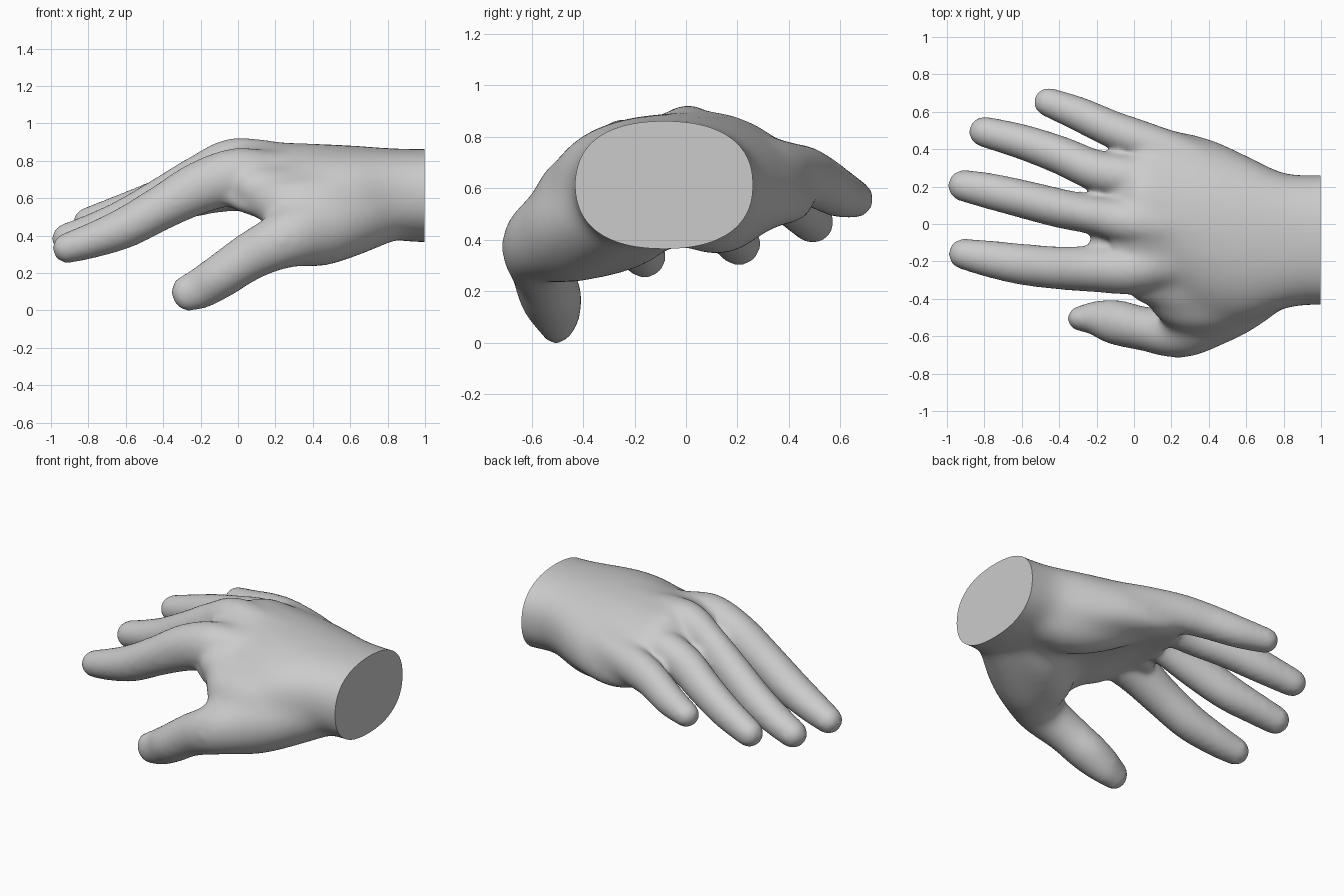
import bpy, bmesh, math
from mathutils import Vector

if "Cube" in bpy.data.objects:
    bpy.data.objects.remove(bpy.data.objects["Cube"])

SIDES = 28
bm = bmesh.new()


def spline(keys, steps=6):
    """Smooth curve through (x, y, z, width, height[, droop]) keys."""
    out = []
    for i in range(len(keys) - 1):
        p = [keys[max(0, min(len(keys) - 1, i + k))] for k in (-1, 0, 1, 2)]
        for s in range(steps):
            t = s / steps
            out.append([0.5 * (2 * b + (c - a) * t + (2 * a - 5 * b + 4 * c - d) * t * t
                               + (3 * b - a - 3 * c + d) * t ** 3)
                        for a, b, c, d in zip(*p)])
    return out + [list(keys[-1])]


def skin(rings):
    rows = [[bm.verts.new(v) for v in r] for r in rings]
    for a, b in zip(rows, rows[1:]):
        for i in range(SIDES):
            j = (i + 1) % SIDES
            bm.faces.new((a[i], a[j], b[j], b[i]))
    bm.faces.new(rows[0][::-1])
    bm.faces.new(rows[-1])


def digit(keys):
    """Oval tube along the keys, with a rounded tip at the last key."""
    pts = spline(keys)
    d = (Vector(pts[-1][:3]) - Vector(pts[-2][:3])).normalized()
    tip = pts[-1]
    for k in range(1, 7):
        a = k / 6.3 * math.pi / 2
        c = Vector(tip[:3]) + d * math.sin(a) * (tip[3] + tip[4]) / 2
        pts.append([*c, tip[3] * math.cos(a), tip[4] * math.cos(a)])
    rings = []
    for i, p in enumerate(pts):
        t = Vector(pts[min(i + 1, len(pts) - 1)][:3]) - Vector(pts[max(i - 1, 0)][:3])
        side = Vector((0, 0, 1)).cross(t).normalized()
        up = t.cross(side).normalized()
        rings.append([Vector(p[:3]) + side * p[3] * math.cos(a) + up * p[4] * math.sin(a)
                      for a in (2 * math.pi * k / SIDES for k in range(SIDES))])
    skin(rings)


def palm(keys):
    """Rounded slab along x whose sides droop below its middle."""
    rings = []
    for x, y, z, w, h, droop in spline(keys):
        ring = []
        for k in range(SIDES):
            a = 2 * math.pi * k / SIDES
            c, s = math.cos(a), math.sin(a)
            c, s = (math.copysign(abs(v) ** 0.85, v) for v in (c, s))
            ring.append((x, y + w * c, z + h * s - droop * c * c))
        rings.append(ring)
    skin(rings)


# wrist and palm
palm([(1.1, -.085, .615, .35, .25, 0), (.95, -.085, .615, .35, .25, 0),
      (.8, -.09, .625, .365, .245, 0), (.6, -.08, .635, .45, .25, .04),
      (.4, -.04, .67, .50, .225, .10), (.2, .02, .70, .48, .20, .15),
      (.02, .04, .735, .43, .165, .15), (-.12, -.03, .70, .28, .11, .05)])

# index, middle, ring and little fingers
digit([(.4, -.17, .72, .12, .12), (.2, -.2, .725, .13, .13), (.0, -.24, .72, .135, .15),
       (-.2, -.24, .66, .125, .14), (-.4, -.235, .555, .115, .12), (-.6, -.215, .445, .11, .11),
       (-.78, -.185, .375, .098, .095), (-.91, -.16, .335, .083, .082)])
digit([(.3, -.03, .77, .12, .12), (.0, .01, .79, .125, .135), (-.2, .045, .705, .105, .13),
       (-.4, .085, .595, .105, .12), (-.6, .135, .49, .102, .11),
       (-.78, .178, .425, .096, .093), (-.91, .205, .385, .086, .084)])
digit([(.4, .12, .70, .12, .12), (.2, .19, .715, .12, .12), (.0, .245, .71, .12, .125),
       (-.2, .285, .665, .11, .12), (-.4, .37, .60, .102, .11),
       (-.6, .44, .53, .094, .10), (-.80, .493, .47, .083, .083)])
digit([(.5, .22, .66, .13, .13), (.3, .34, .66, .12, .13), (.1, .425, .655, .11, .125),
       (-.1, .50, .635, .10, .11), (-.3, .59, .585, .092, .095),
       (-.46, .652, .56, .078, .075)])

# thumb with its fleshy base
digit([(.85, -.2, .58, .17, .19), (.6, -.33, .49, .22, .20), (.42, -.45, .435, .21, .205),
       (.25, -.575, .38, .15, .16), (.06, -.56, .285, .12, .13),
       (-.1, -.525, .18, .12, .118), (-.2, -.505, .12, .095, .11),
       (-.27, -.505, .093, .072, .098)])

# web between thumb and index finger, and between index and middle finger
digit([(.7, -.3, .62, .16, .16), (.45, -.41, .57, .17, .17),
       (.25, -.43, .565, .14, .15), (.13, -.36, .62, .09, .11)])
digit([(.6, -.3, .66, .13, .14), (.3, -.36, .635, .13, .13), (.08, -.33, .66, .1, .11)])
digit([(.1, -.1, .72, .08, .11), (-.17, -.1, .655, .06, .075)])

# heel of the palm, and the inner flesh of the thumb base
digit([(.85, .03, .56, .16, .16), (.6, .11, .53, .18, .19), (.42, .19, .55, .16, .175),
       (.28, .26, .58, .14, .14)])
digit([(.75, -.12, .56, .16, .18), (.55, -.22, .47, .17, .18), (.38, -.34, .44, .16, .19)])

# merge everything into one smooth skin
bmesh.ops.recalc_face_normals(bm, faces=bm.faces)
mesh = bpy.data.meshes.new("hand_parts")
bm.to_mesh(mesh)
bm.free()
parts = bpy.data.objects.new("hand_parts", mesh)
bpy.context.collection.objects.link(parts)
remesh = parts.modifiers.new("merge", 'REMESH')
remesh.mode = 'VOXEL'
remesh.voxel_size = 0.016
soften = parts.modifiers.new("soften", 'SMOOTH')
soften.factor = 0.5
soften.iterations = 14
merged = bpy.data.meshes.new_from_object(
    parts.evaluated_get(bpy.context.evaluated_depsgraph_get()))
bpy.data.objects.remove(parts)

# extra softening over the back of the hand and palm, fading towards the fingers
bm = bmesh.new()
bm.from_mesh(merged)
for k in range(40):
    start = .2 - .005 * k
    bmesh.ops.smooth_vert(bm, verts=[v for v in bm.verts if start < v.co.x < 1.02], factor=.5,
                          use_axis_x=True, use_axis_y=True, use_axis_z=True)

# flat cut at the wrist
cut = bmesh.ops.bisect_plane(bm, geom=bm.verts[:] + bm.edges[:] + bm.faces[:],
                             plane_co=(.997, 0, 0), plane_no=(1, 0, 0), clear_outer=True)
edges = [e for e in cut["geom_cut"] if isinstance(e, bmesh.types.BMEdge)]
bmesh.ops.contextual_create(bm, geom=edges)
low = min(v.co.z for v in bm.verts)
for v in bm.verts:
    v.co.z -= low
bm.to_mesh(merged)
bm.free()

hand = bpy.data.objects.new("hand", merged)
bpy.context.collection.objects.link(hand)
skin_mat = bpy.data.materials.new("light grey")
skin_mat.diffuse_color = (.6, .6, .6, 1)
skin_mat.use_nodes = True
skin_mat.node_tree.nodes["Principled BSDF"].inputs["Base Color"].default_value = skin_mat.diffuse_color
merged.materials.clear()
merged.materials.append(skin_mat)

bpy.context.view_layer.objects.active = hand
hand.select_set(True)
bpy.ops.object.shade_smooth_by_angle(angle=math.radians(50))
